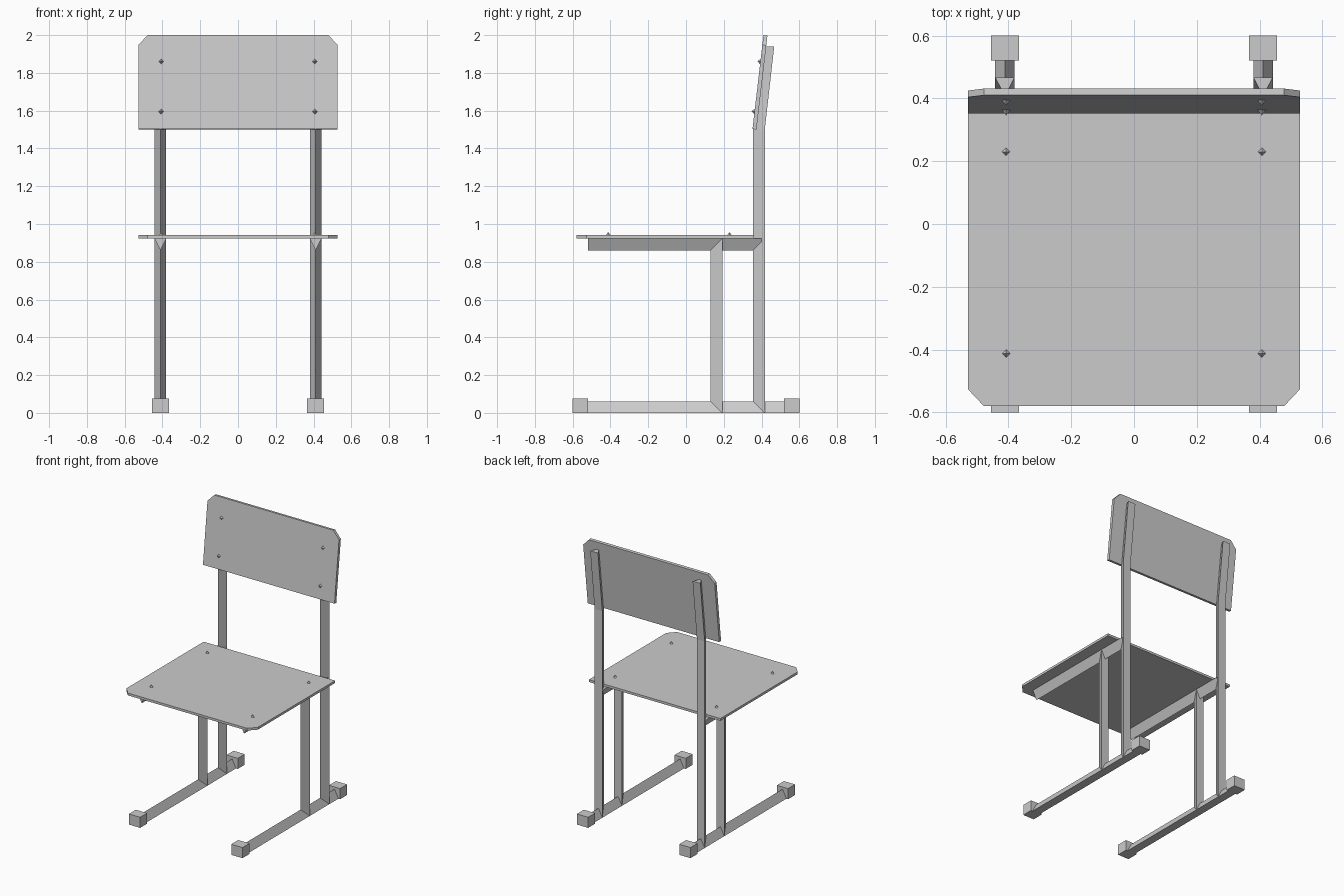
import bpy, bmesh, math
from mathutils import Matrix, Vector

if "Cube" in bpy.data.objects:
    bpy.data.objects.remove(bpy.data.objects["Cube"])

LEG_X, HALF = 0.411, 0.031


def finish(name, bm, mirror=False):
    bmesh.ops.recalc_face_normals(bm, faces=bm.faces)
    me = bpy.data.meshes.new(name)
    bm.to_mesh(me)
    bm.free()
    ob = bpy.data.objects.new(name, me)
    bpy.context.collection.objects.link(ob)
    if mirror:
        ob.modifiers.new("mirror", 'MIRROR').use_mirror_merge = False
    return ob


def tube(name, *rings):
    """Triangular tube; each ring is (apex y, apex z, base y, base z)."""
    bm = bmesh.new()
    loops = []
    for ay, az, by, bz in rings:
        loops.append([bm.verts.new(p) for p in (
            (LEG_X, ay, az), (LEG_X - HALF, by, bz), (LEG_X + HALF, by, bz))])
    for a, b in zip(loops, loops[1:]):
        for i in range(3):
            j = (i + 1) % 3
            bm.faces.new((a[i], a[j], b[j], b[i]))
    bm.faces.new(loops[0])
    bm.faces.new(loops[-1])
    finish(name, bm, True)


def plate(name, points, offset):
    """Extrude a flat outline by an offset."""
    bm = bmesh.new()
    face = bm.faces.new([bm.verts.new(p) for p in points])
    new = bmesh.ops.extrude_face_region(bm, geom=[face], use_keep_orig=True)
    verts = [g for g in new["geom"] if isinstance(g, bmesh.types.BMVert)]
    bmesh.ops.translate(bm, verts=verts, vec=Vector(offset))
    finish(name, bm)


def bolt(name, y, z, tilt):
    """Four-sided pointed bolt head."""
    bm = bmesh.new()
    m = Matrix.Translation((0.407, y, z)) @ Matrix.Rotation(tilt, 4, 'X')
    bmesh.ops.create_cone(bm, cap_ends=True, segments=4, radius1=0.027,
                          radius2=0, depth=0.034, matrix=m)
    bmesh.ops.remove_doubles(bm, verts=bm.verts, dist=1e-5)
    finish(name, bm, True)


# Frame tubes
tube("floor_rail", (-0.55, 0.061, -0.55, 0), (0.55, 0.061, 0.55, 0))
tube("seat_rail", (-0.518, 0.861, -0.518, 0.924), (0.40, 0.861, 0.40, 0.924))
tube("front_leg", (0.13, 0, 0.192, 0), (0.13, 0.924, 0.192, 0.924))
tube("back_post", (0.355, 0, 0.417, 0), (0.355, 1.5, 0.417, 1.5),
     (0.407, 1.94, 0.467, 1.94))

# Feet
bm = bmesh.new()
for y in (-0.56, 0.56):
    m = Matrix.Translation((LEG_X, y, 0.0385)) @ Matrix.Diagonal((0.09, 0.08, 0.077, 1))
    bmesh.ops.create_cube(bm, size=1, matrix=m)
finish("foot_cap", bm, True)

# Seat with clipped front corners
W, C = 0.528, 0.478
plate("seat", [(-W, 0.36, 0.924), (-W, -0.527, 0.924), (-C, -0.58, 0.924),
               (C, -0.58, 0.924), (W, -0.527, 0.924), (W, 0.36, 0.924)],
      (0, 0, 0.017))


# Leaning backrest with clipped top corners
def lean(z):
    return 0.352 + (z - 1.503) * 0.117


plate("backrest", [(x, lean(z), z) for x, z in (
    (-W, 1.503), (W, 1.503), (W, 1.948), (C, 2.0), (-C, 2.0), (-W, 1.948))],
    (0, 0.021, -0.0025))

# Bolt heads
for y in (-0.412, 0.23):
    bolt("seat_bolt", y, 0.94, 0)
for z in (1.595, 1.86):
    bolt("backrest_bolt", lean(z), z, math.radians(90 - 6.7))
